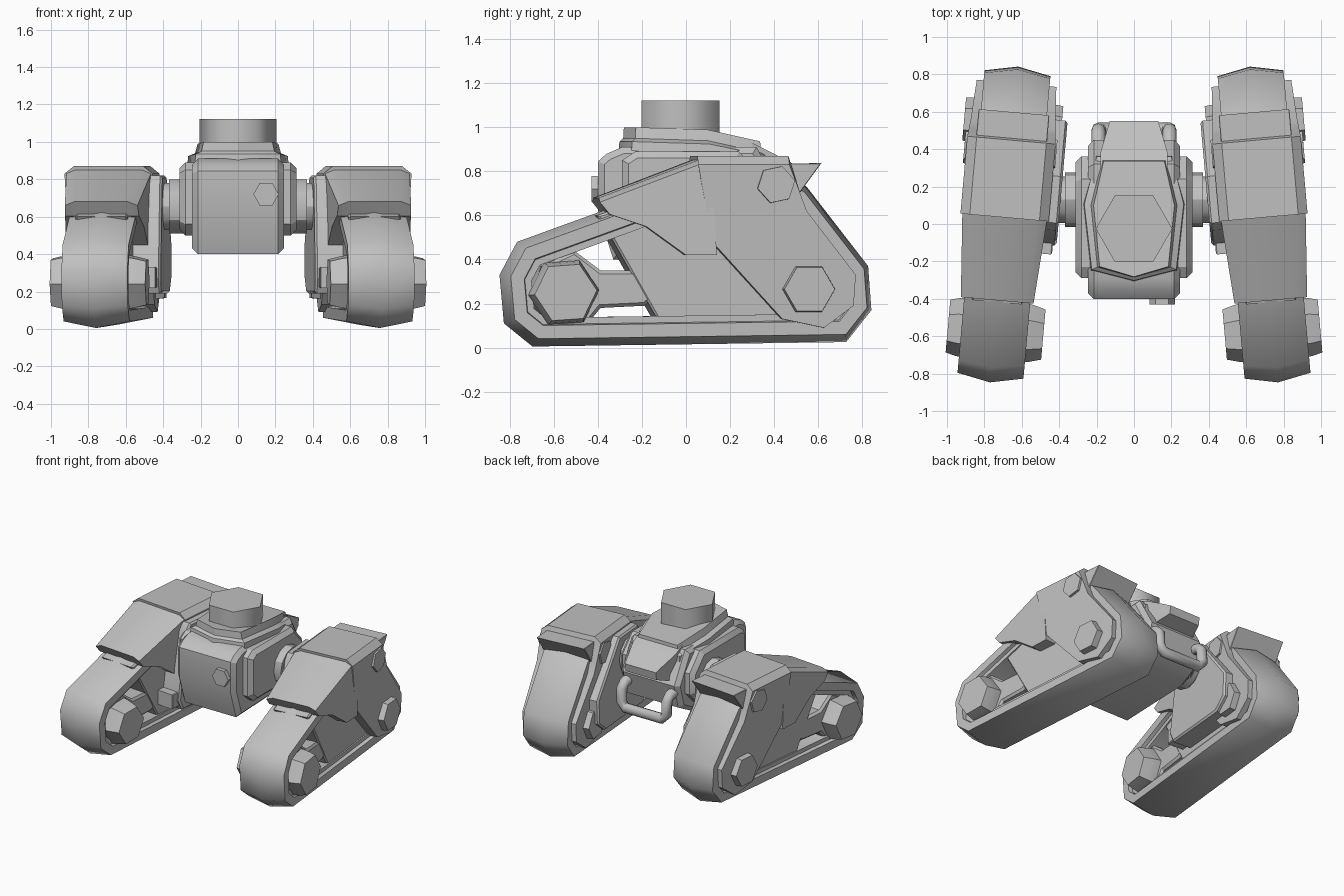
import bpy, bmesh, math
from mathutils import Vector, Matrix

if "Cube" in bpy.data.objects:
    bpy.data.objects.remove(bpy.data.objects["Cube"])

grey = bpy.data.materials.new("plain_grey")
grey.diffuse_color = (0.53, 0.53, 0.53, 1)
grey.use_nodes = True
grey.node_tree.nodes["Principled BSDF"].inputs["Base Color"].default_value = grey.diffuse_color

# legs are toed out slightly at the front
LEG = Matrix.Translation((0.695, 0, 0)) @ Matrix.Rotation(math.radians(5.1), 4, 'Z')
BODY = Matrix.Identity(4)


def inset(pts, d):
    """Mitred inward offset of a closed 2D profile."""
    pts = [Vector(p) for p in pts]
    n = len(pts)
    area = sum(pts[i].x * pts[(i + 1) % n].y - pts[(i + 1) % n].x * pts[i].y for i in range(n))
    s = 1 if area > 0 else -1
    out = []
    for i, p in enumerate(pts):
        a = (p - pts[i - 1]).normalized()
        b = (pts[(i + 1) % n] - p).normalized()
        na, nb = Vector((-a.y, a.x)) * s, Vector((-b.y, b.x)) * s
        out.append(p + (na + nb) * d / max(0.35, 1 + na.dot(nb)))
    return out


def finish(name, bm, mat, mirror=False, smooth=30):
    bmesh.ops.recalc_face_normals(bm, faces=bm.faces)
    bm.transform(mat)
    me = bpy.data.meshes.new(name)
    bm.to_mesh(me)
    bm.free()
    ob = bpy.data.objects.new(name, me)
    bpy.context.collection.objects.link(ob)
    me.materials.append(grey)
    if mirror:
        ob.modifiers.new("Mirror", 'MIRROR').use_mirror_merge = False
    bpy.ops.object.select_all(action='DESELECT')
    ob.select_set(True)
    bpy.context.view_layer.objects.active = ob
    bpy.ops.object.shade_smooth_by_angle(angle=math.radians(smooth))
    return ob


def loft(name, loops, mat, mirror=False, closed=False, smooth=30):
    """Skin a list of 3D loops; cap the ends, or join last to first."""
    bm = bmesh.new()
    rings = [[bm.verts.new(p) for p in lp] for lp in loops]
    n = len(rings[0])
    for k in range(len(rings) - (0 if closed else 1)):
        r, q = rings[k], rings[(k + 1) % len(rings)]
        for i in range(n):
            j = (i + 1) % n
            bm.faces.new((r[i], r[j], q[j], q[i]))
    if not closed:
        bm.faces.new(rings[0])
        bm.faces.new(rings[-1])
    return finish(name, bm, mat, mirror, smooth)


def plate(name, prof, x0, x1, ch, mat=LEG, mirror=True):
    """Extrude a (y, z) profile across x with chamfered side edges."""
    secs = ((x0, ch), (x0 + ch, 0), (x1 - ch, 0), (x1, ch))
    loft(name, [[(x, p.x, p.y) for p in inset(prof, d)] for x, d in secs], mat, mirror)


def hood(name, prof, half, crown, drop=.04, run=.05):
    """Extrude a (y, z) profile with varying half width; crown points sink at the outer edges."""
    loft(name, [[(s * (half(y, z) - run * t), y, z - (drop * (1 - t) if i in crown else 0))
                 for i, (y, z) in enumerate(prof)]
                for s, t in ((-1, 0), (-1, 1), (1, 1), (1, 0))], LEG, True, smooth=25)


def ramp(v, a, b, lo, hi):
    return lo + (hi - lo) * min(1, max(0, (v - a) / (b - a)))


def hub(name, y, z, secs, tilt=0):
    """Hexagonal hub along x from (x, radius) sections."""
    ang = [math.radians(60 * i + tilt) for i in range(6)]
    loft(name, [[(x, y + r * math.cos(a), z + r * math.sin(a)) for a in ang] for x, r in secs], LEG, True)


# --- Track units ---
track = [(-.70, .005), (-.83, .11), (-.85, .33), (-.77, .48), (-.30, .65), (.05, .78),
         (.44, .80), (.55, .73), (.83, .37), (.845, .17), (.73, .025)]
section = [(-.15, .13), (-.15, .10), (-.177, .095), (-.177, .035), (0, 0),
           (.177, .035), (.177, .095), (.15, .10), (.15, .13)]
loft("track_belt", [[(x, p.x, p.y) for p in inset(track, d)] for x, d in section],
     LEG, True, True, 62)

plate("leg_core", [(-.42, .60), (-.37, .53), (-.12, .09), (.62, .09), (.72, .3), (.45, .75), (.05, .75)],
      -.14, .14, .01)
hood("front_armor", [(-.41, .68), (.05, .855), (.10, .82), (.12, .42), (-.02, .42), (-.20, .55), (-.365, .605)],
     lambda y, z: ramp(y, -.41, .05, .195, .228), (0, 1, 2), .02)
hood("rear_armor", [(.035, .87), (.45, .87), (.50, .70), (.53, .62), (.755, .33), (.745, .19), (.61, .09),
                    (.42, .13), (.10, .48)], lambda y, z: ramp(z, .3, .8, .212, .237), (0, 1))
plate("rear_lip", [(.42, .835), (.60, .837), (.50, .70), (.42, .74)], -.19, .19, .003)

# --- Front wheel fork, wheels and bolts ---
plate("wheel_fork", [(-.72, .25), (-.67, .37), (-.52, .44), (-.40, .35), (-.20, .35), (-.10, .27), (-.20, .19),
                     (-.40, .18), (-.45, .12), (-.62, .10)], -.135, .135, .015)
hub("front_wheel", -.57, .25, [(-.262, .135), (-.20, .152), (-.15, .162), (.15, .162), (.20, .155), (.25, .142)], 4)
hub("rear_wheel", .54, .265, [(-.26, .115), (-.22, .12), (.22, .12), (.262, .115)])
hub("armor_bolt", .39, .74, [(-.245, .085), (-.2, .09), (.2, .09), (.248, .087)], 12)
plate("inner_link", [(-.14, .33), (.1, .33), (.1, .22), (-.14, .22)], -.27, -.1, .006)

# --- Inner brackets that carry the legs ---
plate("inner_bracket", [(-.01, .77), (.03, .82), (.28, .82), (.58, .45), (.57, .27), (.47, .19), (-.05, .19), (-.09, .27)],
      -.29, -.12, .012)

# --- Axle with collars ---
bm = bmesh.new()
for length, r in ((.84, .125), (.74, .145)):
    bmesh.ops.create_cone(bm, cap_ends=True, segments=12, radius1=r, radius2=r, depth=length,
                          matrix=Matrix.Translation((0, .13, .655)) @ Matrix.Rotation(math.pi / 2, 4, 'Y'))
finish("axle", bm, BODY)

# --- Hull ---
plate("hull", [(-.33, .40), (-.40, .62), (-.40, .845), (-.36, .88), (-.29, .91), (.32, .91), (.45, .68), (.40, .50), (.25, .42)],
      -.245, .245, .03, BODY, False)
plate("hull_flanks", [(-.29, .56), (-.29, .85), (-.23, .89), (.24, .89), (.36, .76), (.36, .60), (.26, .50), (-.22, .50)],
      -.312, .312, .03, BODY, False)

# --- Rear vent: block narrowing toward its back edge ---
vent = [(.30, .93, .18), (.38, .89, .18), (.55, .80, .13), (.54, .74, .13), (.42, .70, .17), (.30, .74, .18)]
loft("rear_vent", [[(s * w, y, z) for y, z, w in vent] for s in (-1, 1)], BODY)

# --- Roof deck: stacked outline narrowing upward, dropping toward the rear ---
deck = [(0, -.285), (.17, -.23), (.20, .10), (.15, .34), (-.15, .34), (-.20, .10), (-.17, -.23)]
def deck_z(y, top):
    return top - max(0, y - .05) * .22
loft("roof_deck", [[(x * s, y * t, deck_z(y, h)) for x, y in deck]
                   for s, t, h in ((1.36, 1.08, .88), (1.33, 1.06, .935), (1.15, 1.0, .95), (1.08, .99, 1.0))], BODY)

# --- Hexagonal neck ---
hexa = [math.radians(60 * i) for i in range(6)]
loft("neck_post", [[(.205 * math.cos(a), -.025 + .205 * math.sin(a), z) for a in hexa]
                   for z in (.95, 1.122)], BODY, smooth=62)

# --- Front bolt ---
loft("nose_bolt", [[(.15 + .068 * math.cos(a), y, .72 + .068 * math.sin(a)) for a in hexa] for y in (-.38, -.43)], BODY)

# --- Rear tow handle: octagonal tube swept along a bent path ---
half = [(-.19, .36, .63), (-.19, .47, .61), (-.19, .50, .58), (-.19, .505, .48), (-.155, .505, .44)]
path = [Vector(p) for p in half + [(-x, y, z) for x, y, z in reversed(half)]]
rings, u = [], Vector((1, 0, 0))
for i, p in enumerate(path):
    d = (path[min(i + 1, len(path) - 1)] - path[max(i - 1, 0)]).normalized()
    u = (u - d * u.dot(d)).normalized()
    v = d.cross(u)
    rings.append([p + .038 * (u * math.cos(k * math.pi / 4) + v * math.sin(k * math.pi / 4)) for k in range(8)])
loft("tow_handle", rings, BODY, smooth=50)
